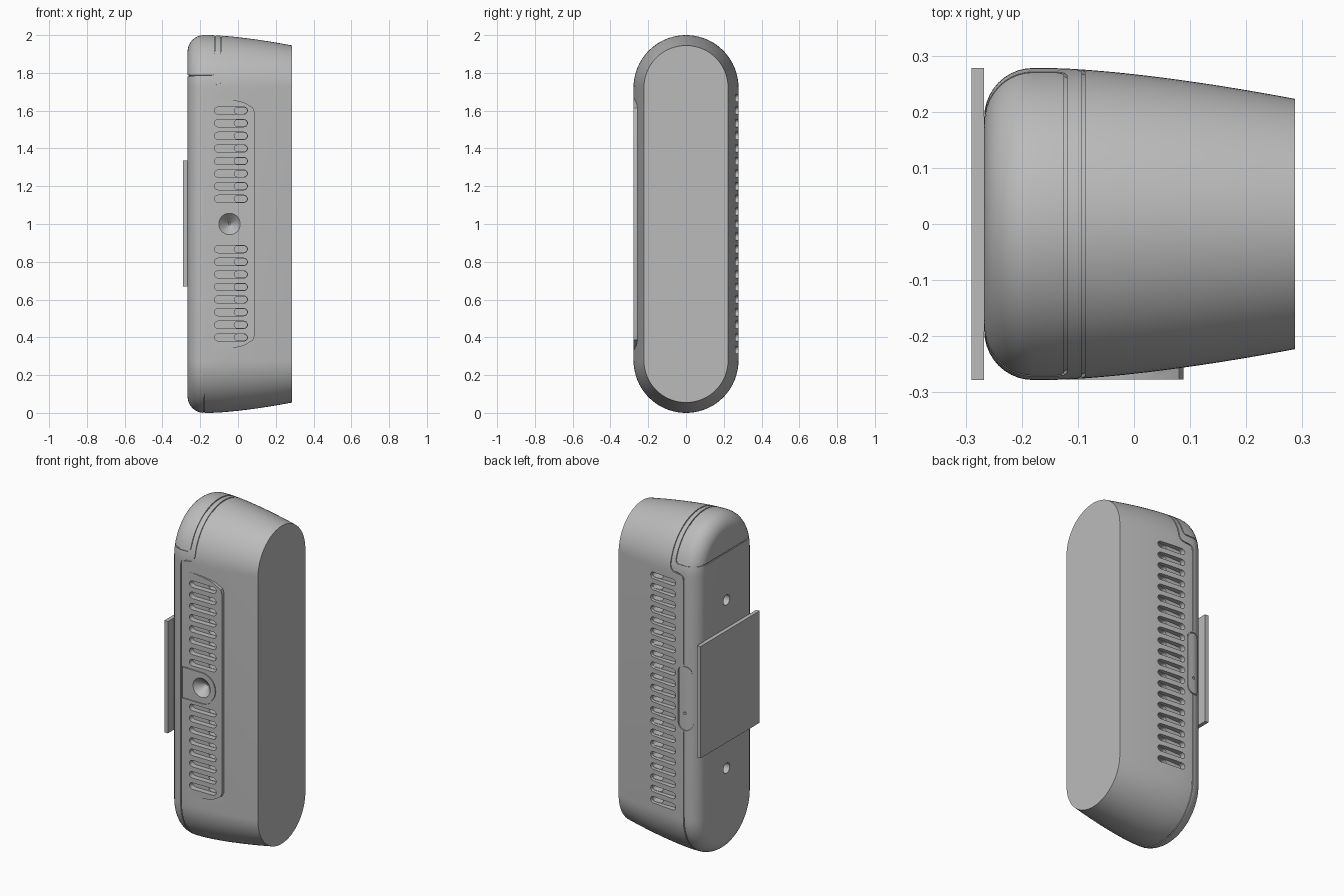
import bpy, bmesh
from math import sin, cos, pi, sqrt
from mathutils import Vector

old = bpy.data.objects.get("Cube")
if old:
    bpy.data.objects.remove(old)

grey = bpy.data.materials.new("plain grey")
grey.use_nodes = True
grey.diffuse_color = (0.5, 0.5, 0.5, 1)
grey.node_tree.nodes["Principled BSDF"].inputs["Base Color"].default_value = (0.5, 0.5, 0.5, 1)

X0, X1, XF = -0.267, 0.287, -0.18    # back plane, open end, end of the rounding
R, HALF = 0.278, 0.722               # widest radius, half of the straight side
PANEL_Y = -0.2775


def radius(x):
    """Radius of the oval section at x."""
    x = min(max(x, X0), X1)
    if x < XF:
        return 0.19 + 0.088 * sqrt(max(0, 1 - ((XF - x) / (XF - X0)) ** 2))
    return R - 0.055 * (max(0, x + 0.15) / 0.437) ** 1.5


def finish(bm, name):
    bmesh.ops.recalc_face_normals(bm, faces=bm.faces)
    mesh = bpy.data.meshes.new(name)
    bm.to_mesh(mesh)
    bm.free()
    mesh.materials.append(grey)
    obj = bpy.data.objects.new(name, mesh)
    bpy.context.collection.objects.link(obj)
    return obj


def loft(bm, rings, caps=True, closed=False):
    """Bridge rings of points; cap the ends or join them."""
    rows = [[bm.verts.new(p) for p in ring] for ring in rings]
    pairs = list(zip(rows, rows[1:])) + ([(rows[-1], rows[0])] if closed else [])
    for a, b in pairs:
        for i in range(len(a)):
            j = (i + 1) % len(a)
            bm.faces.new((a[i], a[j], b[j], b[i]))
    if caps and not closed:
        bm.faces.new(rows[0])
        bm.faces.new(rows[-1])


def prism(bm, outline, y0, y1):
    loft(bm, [[(x, y, z) for x, z in outline] for y in (y0, y1)])


def pill(x0, x1, z, h, n=8):
    """Horizontal slot outline of half height h."""
    right = [(x1 - h + h * cos(a), z + h * sin(a)) for a in (-pi / 2 + pi * i / n for i in range(n + 1))]
    return right + [(x0 + x1 - x, 2 * z - zz) for x, zz in right]


def combine(target, other, operation):
    mod = target.modifiers.new("combine", 'BOOLEAN')
    mod.operation, mod.object, mod.solver = operation, other, 'EXACT'
    bpy.context.view_layer.objects.active = target
    bpy.ops.object.modifier_apply(modifier=mod.name)
    bpy.data.objects.remove(other)


def on_side(x, z, side=-1):
    """Point and normal on the shell at height z."""
    r, d = radius(x), z - 1
    e = max(abs(d) - HALF, 0) * (1 if d > 0 else -1)
    y = sqrt(max(r * r - e * e, 0))
    slope = (radius(x + 0.001) - radius(x - 0.001)) / 0.002
    return Vector((x, side * y, z)), Vector((-slope, side * y / r, e / r)).normalized()


def on_arc(x, a):
    """Point on the rounded top (a > 0) or bottom (a < 0)."""
    return on_side(x, 1 + (HALF if a > 0 else -HALF) + radius(x) * sin(a))


def flip(path):
    return [(Vector((p.x, -p.y, p.z)), Vector((n.x, -n.y, n.z))) for p, n in reversed(path)]


def groove(target, path, closed, w=0.003, depth=0.006):
    """Cut a thin seam along points with normals."""
    rings, n = [], len(path)
    for i, (p, nor) in enumerate(path):
        a = path[(i - 1) % n if closed else max(i - 1, 0)][0]
        b = path[(i + 1) % n if closed else min(i + 1, n - 1)][0]
        s = (b - a).cross(nor).normalized() * w
        rings.append([p - s - nor * depth, p + s - nor * depth,
                      p + s + nor * 0.008, p - s + nor * 0.008])
    bm = bmesh.new()
    loft(bm, rings, closed=closed)
    combine(target, finish(bm, "seam_cutter"), 'DIFFERENCE')


# Shell: oval sections from the rounded back to the flat open end
xs = [XF - (XF - X0) * cos(pi / 2 * i / 10) for i in range(10)]
xs += [XF + (X1 - XF) * i / 14 for i in range(15)]
rings = []
for x in xs:
    r = radius(x)
    half = [(r * cos(pi * i / 40), HALF + r * sin(pi * i / 40)) for i in range(41)]
    rings.append([(x, y, 1 + z) for y, z in half] + [(x, -y, 1 - z) for y, z in half])
bm = bmesh.new()
loft(bm, rings)
body = finish(bm, "body")

# Raised flat panel on the front
upper = [(0.088, 1.59), (0.08, 1.615), (0.03, 1.645), (-0.04, 1.66), (-0.14, 1.67)]
bm = bmesh.new()
prism(bm, upper + [(x, 2 - z) for x, z in reversed(upper)], PANEL_Y, -0.2)
combine(body, finish(bm, "front_panel"), 'UNION')

# Vent slots on both sides, then deeper pockets inside them
for x0, h, deep in ((-0.125, 0.019, 0.245), (-0.02, 0.017, 0.19)):
    bm = bmesh.new()
    for k in range(-10, 11):
        outline = pill(x0, 0.05 if h > 0.018 else 0.048, 1 + 0.0667 * k, h)
        prism(bm, outline, 0.3, deep)
        if 2 <= abs(k) <= 9:
            prism(bm, outline, -0.3, -deep)
    combine(body, finish(bm, "vent_cutter"), 'DIFFERENCE')

# Conical socket on the front, two screw holes in the back, pin hole in the button
bm = bmesh.new()
circle = [(cos(2 * pi * i / 32), sin(2 * pi * i / 32)) for i in range(32)]
loft(bm, [[(-0.045 + r * c, y, 1 + r * s) for c, s in circle]
          for y, r in ((-0.3, 0.057), (PANEL_Y, 0.057), (-0.225, 0.006))])
for z in (0.5, 1.5):
    loft(bm, [[(x, 0.03 * c, z + 0.03 * s) for c, s in circle] for x in (-0.3, -0.22)])
prism(bm, [(-0.187 + 0.008 * c, 0.91 + 0.008 * s) for c, s in circle], 0.3, 0.26)
combine(body, finish(bm, "hole_cutter"), 'DIFFERENCE')

# Main seam around the shell, broken at the button
front = [on_arc(-0.18, -pi / 2 * (1 - i / 20)) for i in range(20)]
front += [on_side(x, z) for x, z in ((-0.18, 0.3), (-0.18, 0.8), (-0.18, 1.2), (-0.18, 1.7), (-0.175, 1.719),
                                     (-0.165, 1.727), (-0.11, 1.735), (-0.097, 1.745), (-0.09, 1.765))]
front += [on_arc(-0.09, 0.25 + (pi / 2 - 0.25) * i / 18) for i in range(19)]
back = flip(front[1:-1])
k = next(i for i, (p, n) in enumerate(back) if p.z < 1)
groove(body, back[k:] + front + back[:k], False)

# Seam of the top cap, closed across the back
cap = [on_side(XF - (XF - X0) * cos(pi / 2 * i / 8), 1.785) for i in range(9)]
cap += [on_side(x, z) for x, z in ((-0.138, 1.785), (-0.127, 1.79), (-0.122, 1.801))]
cap += [on_arc(-0.122, 0.36 + (pi / 2 - 0.36) * i / 18) for i in range(19)]
groove(body, cap + flip(cap[:-1]), True)

# Outline around the socket
tab = [(-0.172, 0.908), (-0.172, 1.092)]
tab += [(-0.045 + 0.092 * sin(pi * i / 20), 1 + 0.092 * cos(pi * i / 20)) for i in range(21)]
groove(body, [(Vector((x, PANEL_Y, z)), Vector((0, -1, 0))) for x, z in tab], True)

# Long oval button outline on the far side
button = [(-0.187 + dx, 1 + dz) for dz, dx in pill(-0.19, 0.19, 0, 0.042, 14)]
groove(body, [on_side(x, z, 1) for x, z in button], True)

# Square mounting plate behind the body
bm = bmesh.new()
prism(bm, [(-0.29, 0.67), (X0, 0.67), (X0, 1.335), (-0.29, 1.335)], -0.278, 0.278)
finish(bm, "mounting_plate")

bpy.ops.object.select_all(action='DESELECT')
body.select_set(True)
bpy.context.view_layer.objects.active = body
bpy.ops.object.shade_smooth_by_angle(angle=0.5)
